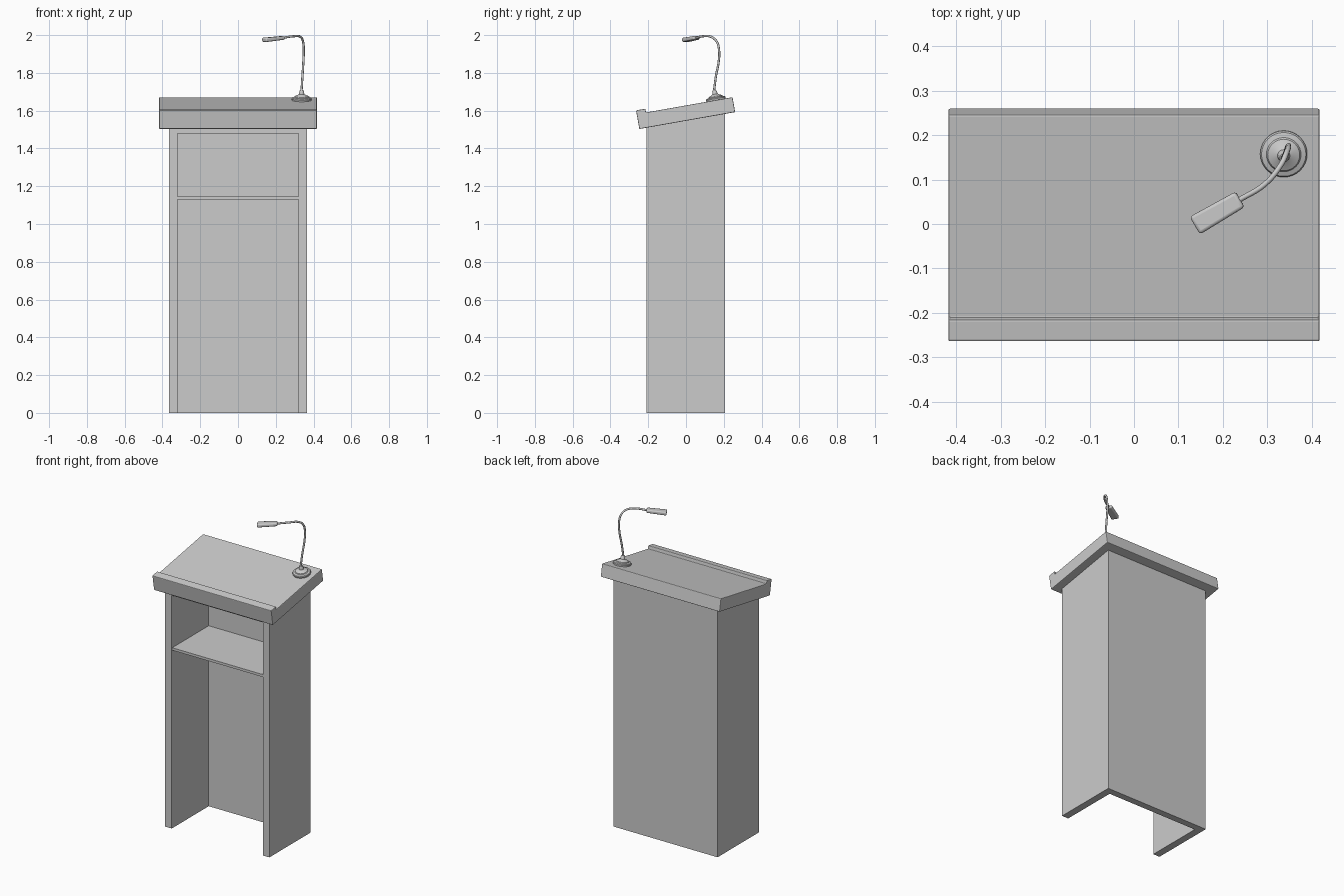
import bpy, bmesh, math
from mathutils import Matrix, Vector

if "Cube" in bpy.data.objects:
    bpy.data.objects.remove(bpy.data.objects["Cube"])

SLOPE = math.radians(10)


def finish(name, bm, bevel=0, segments=2, smooth=False):
    bmesh.ops.recalc_face_normals(bm, faces=bm.faces[:])
    me = bpy.data.meshes.new(name)
    bm.to_mesh(me)
    bm.free()
    ob = bpy.data.objects.new(name, me)
    bpy.context.collection.objects.link(ob)
    if smooth:
        bpy.context.view_layer.objects.active = ob
        ob.select_set(True)
        bpy.ops.object.shade_smooth_by_angle(angle=math.radians(35))
        ob.select_set(False)
    if bevel:
        m = ob.modifiers.new("bevel", 'BEVEL')
        m.width, m.segments = bevel, segments
        m.limit_method = 'ANGLE'
    return ob


def side_prism(name, profile, x0, x1, bevel=0):
    """Extrude a (y, z) outline along x."""
    bm = bmesh.new()
    f = bm.faces.new([bm.verts.new((x0, y, z)) for y, z in profile])
    r = bmesh.ops.extrude_face_region(bm, geom=[f])
    bmesh.ops.translate(bm, vec=(x1 - x0, 0, 0),
                        verts=[v for v in r['geom'] if isinstance(v, bmesh.types.BMVert)])
    return finish(name, bm, bevel)


def under(y):
    """Height of the underside of the sloping desk."""
    return 1.503 + (y + 0.247) * math.tan(SLOPE)


# Cabinet: two sides, back, ceiling block under the desk, shelf
F, B, W, I, T = -0.208, 0.206, 0.366, 0.32, 0.043
for name, a, b in (("left_side", -W, -I), ("right_side", I, W)):
    side_prism(name, [(F, 0), (B, 0), (B, under(B)), (F, under(F))], a, b)
side_prism("back_panel", [(B - T, 0), (B, 0), (B, under(B)), (B - T, under(B - T))], -I, I)
side_prism("cabinet_ceiling", [(F, 1.48), (B - T, 1.48), (B - T, under(B - T)), (F, under(F))], -I, I)
side_prism("shelf", [(F + 0.005, 1.13), (B - T, 1.13), (B - T, 1.146), (F + 0.005, 1.146)], -I, I)

# Sloping desk top with a paper-stop lip along the front
desk = [(0, 0), (0.515, 0), (0.515, 0.08), (0.05, 0.08), (0.05, 0.1), (0, 0.1)]
c, s = math.cos(SLOPE), math.sin(SLOPE)
side_prism("desk_top", [(-0.247 + u * c - v * s, 1.503 + u * s + v * c) for u, v in desk],
           -0.418, 0.418, bevel=0.004)

# Microphone base: turned profile standing square to the desk
bm = bmesh.new()
prof = [(0, -0.002), (0.052, -0.002), (0.053, 0.008), (0.050, 0.013), (0.039, 0.016), (0.036, 0.021),
        (0.022, 0.027), (0.014, 0.032), (0.012, 0.048), (0.009, 0.053), (0, 0.053)]
vs = [bm.verts.new((r, 0, z)) for r, z in prof]
es = [bm.edges.new(p) for p in zip(vs, vs[1:])]
bmesh.ops.spin(bm, geom=vs + es, cent=(0, 0, 0), axis=(0, 0, 1), angle=2 * math.pi, steps=32)
bmesh.ops.remove_doubles(bm, verts=bm.verts[:], dist=1e-5)
base = finish("microphone_base", bm, smooth=True)
base.location = (0.337, 0.159, 1.656)
base.rotation_euler.x = SLOPE

# Gooseneck stem
cu = bpy.data.curves.new("gooseneck", 'CURVE')
cu.dimensions = '3D'
cu.bevel_depth, cu.bevel_resolution, cu.resolution_u = 0.006, 3, 6
cu.use_fill_caps = True
pts = [(0.336, 0.148, 1.70), (0.341, 0.158, 1.78), (0.346, 0.173, 1.86), (0.348, 0.175, 1.92),
       (0.344, 0.162, 1.967), (0.33, 0.132, 1.991), (0.295, 0.09, 1.994), (0.235, 0.053, 1.985)]
sp = cu.splines.new('BEZIER')
sp.bezier_points.add(len(pts) - 1)
for p, co in zip(sp.bezier_points, pts):
    p.co = co
    p.handle_left_type = p.handle_right_type = 'AUTO'
bpy.context.collection.objects.link(bpy.data.objects.new("gooseneck", cu))

# Microphone head: rounded bar, slightly narrower where the stem enters
bm = bmesh.new()
bmesh.ops.create_cube(bm, size=1, matrix=Matrix.Diagonal((0.118, 0.046, 0.023, 1)))
for v in bm.verts:
    if v.co.x < 0:
        v.co.y *= 0.88
        v.co.z *= 0.85
head = finish("microphone_head", bm, bevel=0.007, segments=3, smooth=True)
d = Vector((-0.1, -0.058, -0.011))
head.rotation_euler = d.to_track_quat('X', 'Z').to_euler()
head.location = (0.188, 0.026, 1.980)
